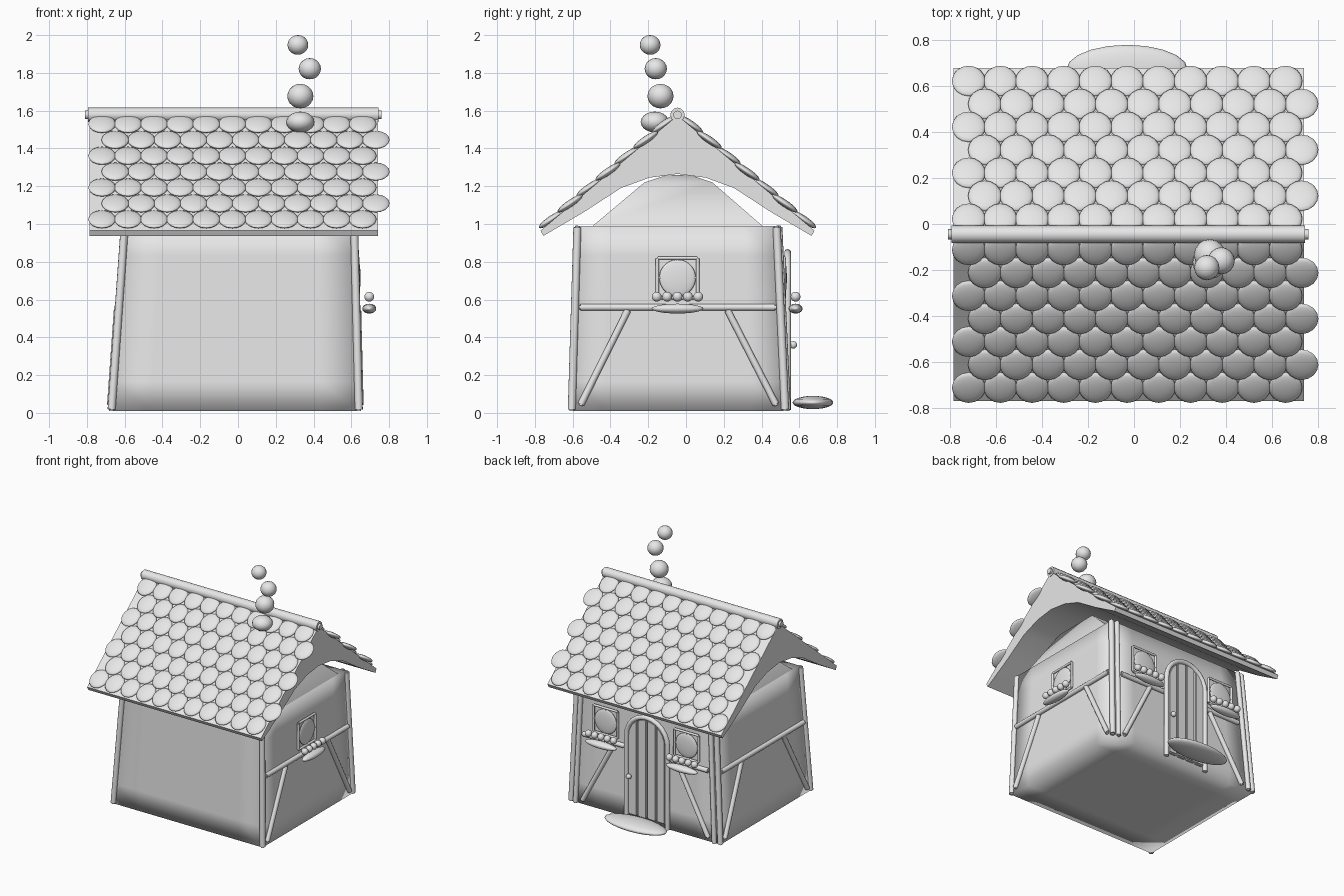
import bpy, bmesh, math
from mathutils import Vector, Matrix

cube = bpy.data.objects.get("Cube")
if cube:
    bpy.data.objects.remove(cube, do_unlink=True)

grey = bpy.data.materials.new("plain_grey")
grey.use_nodes = True
grey.diffuse_color = (0.8, 0.8, 0.8, 1)
grey.node_tree.nodes["Principled BSDF"].inputs["Base Color"].default_value = (0.8, 0.8, 0.8, 1)


def finish(name, bm, angle=180):
    """Turn a bmesh into a shaded object."""
    bmesh.ops.recalc_face_normals(bm, faces=bm.faces)
    mesh = bpy.data.meshes.new(name)
    bm.to_mesh(mesh)
    bm.free()
    mesh.materials.append(grey)
    ob = bpy.data.objects.new(name, mesh)
    bpy.context.collection.objects.link(ob)
    bpy.ops.object.select_all(action='DESELECT')
    ob.select_set(True)
    bpy.context.view_layer.objects.active = ob
    bpy.ops.object.shade_smooth_by_angle(angle=math.radians(angle))
    return ob


def add_ball(bm, center, radii, rot=Matrix.Identity(4), seg=16):
    m = Matrix.Translation(center) @ rot @ Matrix.Diagonal((*radii, 1))
    bmesh.ops.create_uvsphere(bm, u_segments=seg, v_segments=seg // 2 + 2, radius=1, matrix=m)


def add_beam(bm, a, b, r):
    a, b = Vector(a), Vector(b)
    d = b - a
    m = Matrix.Translation((a + b) / 2) @ d.to_track_quat('Z', 'Y').to_matrix().to_4x4()
    made = bmesh.ops.create_cone(bm, cap_ends=True, segments=12, radius1=r, radius2=r,
                                 depth=d.length, matrix=m)
    caps = [e for e in {e for v in made["verts"] for e in v.link_edges}
            if any(len(f.verts) > 4 for f in e.link_faces)]
    bmesh.ops.bevel(bm, geom=caps, offset=r * 0.4, segments=2, affect='EDGES')


def prism(name, outline, place, depth, angle=30, bevel=0.0):
    """Extrude a 2D outline; place maps (u, v) to 3D."""
    bm = bmesh.new()
    face = bm.faces.new([bm.verts.new(place(u, v)) for u, v in outline])
    ext = bmesh.ops.extrude_face_region(bm, geom=[face])
    bmesh.ops.translate(bm, vec=depth, verts=[v for v in ext["geom"] if isinstance(v, bmesh.types.BMVert)])
    if bevel:
        bmesh.ops.bevel(bm, geom=bm.edges[:], offset=bevel, segments=2, affect='EDGES')
    return finish(name, bm, angle)


# Wall block: soft shaded box, tapering upward
LOW, HIGH = (-0.67, 0.64, -0.605, 0.525), (-0.60, 0.615, -0.575, 0.48)


def wall_point(u, v, w):
    x0, x1, y0, y1 = [a + (b - a) * w for a, b in zip(LOW, HIGH)]
    return Vector((x0 + (x1 - x0) * u, y0 + (y1 - y0) * v, 0.01 + 0.98 * w))


bm = bmesh.new()
bmesh.ops.create_cube(bm, size=1, matrix=Matrix.Translation((0.5, 0.5, 0.5)))
for axis in range(3):
    for t in (0.16, 0.84):
        co, no = Vector((0, 0, 0)), Vector((0, 0, 0))
        co[axis], no[axis] = t, 1
        bmesh.ops.bisect_plane(bm, geom=bm.verts[:] + bm.edges[:] + bm.faces[:],
                               plane_co=co, plane_no=no)
for v in bm.verts:
    v.co = wall_point(*v.co)
finish("walls", bm)

# Attic rising under the roof
bm = bmesh.new()
rings = []
for x0, x1, y0, y1, z in ((-0.59, 0.6, -0.5, 0.41, 0.985), (-0.5, 0.51, -0.22, 0.14, 1.22),
                          (-0.42, 0.43, -0.1, 0.02, 1.26)):
    rings.append([bm.verts.new(p) for p in ((x0, y0, z), (x1, y0, z), (x1, y1, z), (x0, y1, z))])
for lo, hi in zip(rings, rings[1:]):
    for i in range(4):
        j = (i + 1) % 4
        bm.faces.new((lo[i], lo[j], hi[j], hi[i]))
bm.faces.new(rings[0])
bm.faces.new(rings[-1])
finish("attic", bm, 50)

# Roof body with an arched underside
RIDGE_Y, RIDGE_Z = -0.045, 1.575
half = [(0.725, 0.965), (0.71, 0.937), (0.5, 1.06), (0.3, 1.19), (0.15, 1.245)]
outline = [(0, RIDGE_Z)] + half + [(0, 1.265)] + [(-u, v) for u, v in reversed(half)]
prism("roof", outline, lambda u, v: (-0.785, RIDGE_Y + u, v), (1.525, 0, 0), 35)

# Rounded shingles, staggered row by row
bm = bmesh.new()
slope = math.atan2(0.61, 0.725)
for side in (-1, 1):
    tilt = Matrix.Rotation(-side * (slope - 0.1), 4, 'X')
    for row in range(7):
        d = 0.668 - row * 0.1
        z = RIDGE_Z - d * math.tan(slope) + 0.012
        for col in range(11):
            x = -0.72 + col * 0.138 + (row % 2) * 0.07
            add_ball(bm, (x, RIDGE_Y + side * d, z), (0.073, 0.08, 0.019), tilt)
finish("shingles", bm)

# Ridge pole
bm = bmesh.new()
add_beam(bm, (-0.81, RIDGE_Y, 1.578), (0.76, RIDGE_Y, 1.578), 0.038)
finish("ridge_pole", bm, 60)

# Chimney smoke puffs
bm = bmesh.new()
for x, y, z, r, h in ((0.33, -0.165, 1.54, 0.075, 0.055), (0.33, -0.135, 1.677, 0.069, 0.065),
                      (0.38, -0.16, 1.822, 0.059, 0.056), (0.317, -0.19, 1.948, 0.055, 0.052)):
    add_ball(bm, (x, y, z), (r, r, h))
finish("smoke_puffs", bm)

# Timber frame on three sides; the front wall stays plain
bm = bmesh.new()
R = 0.018
for u in (0, 1):
    for v in (0, 1):
        add_beam(bm, wall_point(u, v, 0), wall_point(u, v, 1), 0.021)


def frame_side(fn):
    add_beam(bm, fn(0.02, 0.56), fn(0.98, 0.56), R)
    for a, b in ((0.04, 0.26), (0.96, 0.74)):
        add_beam(bm, fn(a, 0.03), fn(b, 0.55), R)


frame_side(lambda t, w: wall_point(1, t, w) + Vector((0.008, 0, 0)))
frame_side(lambda t, w: wall_point(0, t, w) - Vector((0.008, 0, 0)))
frame_side(lambda t, w: wall_point(0.04 + 0.92 * t, 1, w) + Vector((0, 0.008, 0)))
for u in (0.035, 0.965):
    add_beam(bm, wall_point(u, 1, 0) + Vector((0, 0.012, 0)),
             wall_point(u, 1, 1) + Vector((0, 0.012, 0)), R)
finish("timber_frame", bm, 60)


# Windows with frame, round pane, flower box and blossoms
def window(name, place):
    """place maps (across, out, up) to world space."""
    w, h, r = 0.107, 0.105, 0.009
    bm = bmesh.new()
    for s in (-1, 1):
        add_beam(bm, place @ Vector((s * w, 0, -h)), place @ Vector((s * w, 0, h)), r)
        add_beam(bm, place @ Vector((-w, 0, s * h)), place @ Vector((w, 0, s * h)), r)
    add_beam(bm, place @ Vector((-w, 0, 0)), place @ Vector((w, 0, 0)), 0.006)
    add_beam(bm, place @ Vector((0, 0, -h)), place @ Vector((0, 0, h)), 0.006)
    finish(name + "_frame", bm, 60)
    rot = place.to_3x3().to_4x4()
    bm = bmesh.new()
    add_ball(bm, place.translation, (0.097, 0.014, 0.097), rot, 24)
    finish(name + "_pane", bm)
    bm = bmesh.new()
    add_ball(bm, place @ Vector((0, 0.06, -0.163)), (0.137, 0.037, 0.026), rot, 20)
    finish(name + "_flower_box", bm)
    bm = bmesh.new()
    for i in range(-2, 3):
        add_ball(bm, place @ Vector((i * 0.055, 0.06, -0.1)), (0.026,) * 3)
    finish(name + "_flowers", bm)


for name, x in (("left_window", 0.34), ("right_window", -0.37)):
    window(name, Matrix.Translation((x, 0.52, 0.715)))
window("side_window", Matrix.Translation((0.635, -0.045, 0.715)) @ Matrix.Rotation(-math.pi / 2, 4, 'Z'))

# Arched door made of planks
DX, SPRING = -0.035, 0.67
edge, planks = 0.165, 4
width = 2 * edge / planks
for i in range(planks):
    a, b = -edge + i * width + 0.002, -edge + (i + 1) * width - 0.002
    top = [(b + (a - b) * k / 4) for k in range(5)]
    shape = [(a, 0.05), (b, 0.05)] + [(u, SPRING + math.sqrt(edge ** 2 - u ** 2)) for u in top]
    prism("door_plank", shape, lambda u, v: (DX + u, 0.5, v), (0, 0.045, 0), 40, 0.008)

# Door surround: two posts joined by an arch
curve = bpy.data.curves.new("door_surround", 'CURVE')
curve.dimensions = '3D'
curve.bevel_depth, curve.bevel_resolution, curve.use_fill_caps = 0.018, 3, True
path = [(0.18, 0.015)] + [(0.18 * math.cos(t * math.pi / 12), SPRING + 0.18 * math.sin(t * math.pi / 12))
                          for t in range(13)] + [(-0.18, 0.015)]
spline = curve.splines.new('POLY')
spline.points.add(len(path) - 1)
for p, (u, z) in zip(spline.points, path):
    p.co = (DX + u, 0.538, z, 1)
curve.materials.append(grey)
bpy.context.collection.objects.link(bpy.data.objects.new("door_surround", curve))

# Door knob and doorstep
bm = bmesh.new()
add_ball(bm, (DX + 0.14, 0.568, 0.36), (0.02, 0.02, 0.02))
finish("door_knob", bm)
bm = bmesh.new()
add_ball(bm, (-0.03, 0.672, 0.055), (0.265, 0.108, 0.035), seg=20)
finish("doorstep", bm)
